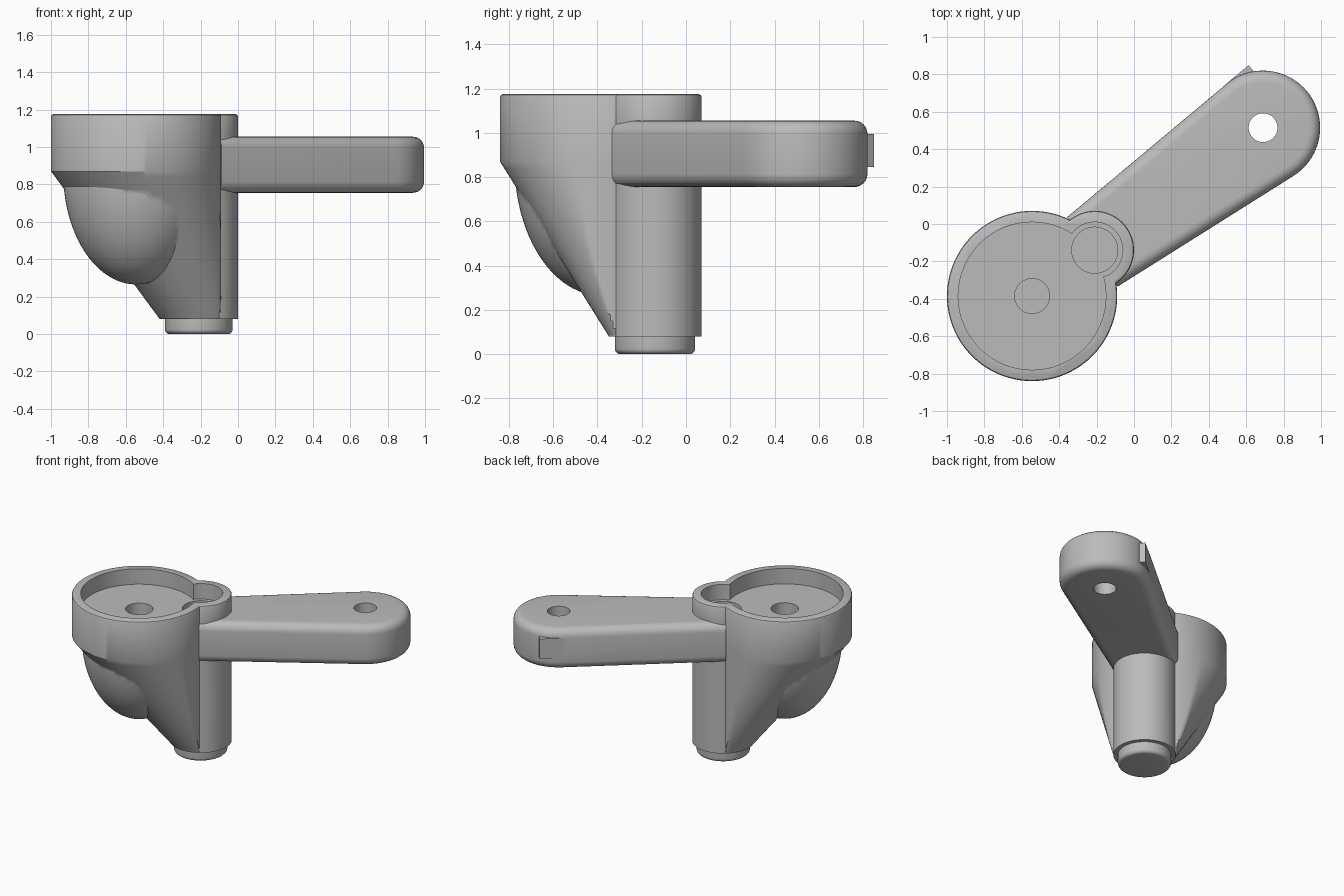
import bpy, bmesh, math
from mathutils import Vector

if "Cube" in bpy.data.objects:
    bpy.data.objects.remove(bpy.data.objects["Cube"])

BIG, SMALL, END = Vector((-0.545, -0.385)), Vector((-0.21, -0.14)), Vector((0.69, 0.515))
R_BIG, R_SMALL = 0.455, 0.21
TOP, WAIST, BASE = 1.175, 0.87, 0.08

grey = bpy.data.materials.new("plain_grey")
grey.diffuse_color = (0.5, 0.5, 0.5, 1)
grey.use_nodes = True
grey.node_tree.nodes["Principled BSDF"].inputs["Base Color"].default_value = grey.diffuse_color


def loft(name, rings):
    """Closed skin through equal-length rings, listed bottom to top."""
    bm = bmesh.new()
    vs = [[bm.verts.new(p) for p in r] for r in rings]
    n = len(vs[0])
    for a, b in zip(vs, vs[1:]):
        for i in range(n):
            j = (i + 1) % n
            bm.faces.new((a[i], a[j], b[j], b[i]))
    bm.faces.new(vs[0][::-1])
    bm.faces.new(vs[-1])
    bmesh.ops.recalc_face_normals(bm, faces=bm.faces)
    me = bpy.data.meshes.new(name)
    bm.to_mesh(me)
    bm.free()
    me.materials.append(grey)
    ob = bpy.data.objects.new(name, me)
    bpy.context.collection.objects.link(ob)
    return ob


def lathe(name, c, profile, n=96):
    return loft(name, [[(c.x + r * math.cos(2 * math.pi * i / n),
                         c.y + r * math.sin(2 * math.pi * i / n), z) for i in range(n)]
                       for r, z in profile])


def combine(target, other, op):
    m = target.modifiers.new("bool", 'BOOLEAN')
    m.operation, m.object, m.solver = op, other, 'EXACT'
    bpy.context.view_layer.objects.active = target
    bpy.ops.object.modifier_apply(modifier=m.name)
    bpy.data.objects.remove(other)


def ray(p, d, c, r):
    """Distance from p along d to circle c, r."""
    q = p - c
    b = q.dot(d)
    return -b + math.sqrt(max(0, b * b - q.dot(q) + r * r))


# cup body: big cylinder trimmed by a slanted cone running to the small post
pivot = BIG.lerp(SMALL, 0.6)


def cup_ring(z, inset=0, n=160):
    t = max(0, min(1, (WAIST - z) / (WAIST - BASE)))
    c, r = BIG.lerp(SMALL, t), R_BIG + t * (R_SMALL - 0.001 - R_BIG)
    pts = []
    for i in range(n):
        d = Vector((math.cos(2 * math.pi * i / n), math.sin(2 * math.pi * i / n)))
        p = pivot + d * min(ray(pivot, d, BIG, R_BIG - inset), ray(pivot, d, c, r - inset))
        pts.append((p.x, p.y, z))
    return pts


zs = [BASE + 0.004 + (WAIST - BASE - 0.004) * i / 24 for i in range(25)]
body = loft("holder_body", [cup_ring(z) for z in zs]
            + [cup_ring(TOP - 0.012), cup_ring(TOP - 0.004, 0.004), cup_ring(TOP, 0.012)])

# post and rounded foot
post = lathe("post", SMALL, [(R_SMALL, BASE), (R_SMALL, TOP - 0.012),
                             (R_SMALL - 0.004, TOP - 0.004), (R_SMALL - 0.012, TOP)])
foot = lathe("foot", SMALL, [(0.181 - 0.025 * (1 - math.sin(a)), 0.025 * (1 - math.cos(a)))
                             for a in [math.pi / 2 * i / 5 for i in range(6)]] + [(0.181, 0.2)])

# round bulge under the cup
bulge = lathe("bulge", BIG, [(0.39 * math.sin(a), 0.865 - 0.6 * math.cos(a))
                             for a in [math.pi / 2 * max(i, 0.1) / 24 for i in range(25)]])

# tapered arm with rounded edges
axis = (END - SMALL).normalized()
side = Vector((-axis.y, axis.x))
R0, R1 = 0.23, 0.305
phi = math.asin((R1 - R0) / (END - SMALL).length)
half = math.pi / 2 + phi


def arm_ring(z, inset):
    pts = []
    steps = [(END, R1 - inset, -half + 2 * half * i / 48) for i in range(49)]
    steps += [(SMALL, R0 - inset, half), (SMALL, R0 - inset, -half)]
    for c, r, a in steps:
        p = c + r * (axis * math.cos(a) + side * math.sin(a))
        pts.append((p.x, p.y, z))
    return pts


F = 0.06
curve = [(F * (1 - math.sin(a)), F * (1 - math.cos(a))) for a in [math.pi / 2 * i / 6 for i in range(7)]]
arm = loft("arm", [arm_ring(0.755 + h, s) for s, h in curve]
           + [arm_ring(1.055 - h, s) for s, h in curve[::-1]])

# small stop tab, flush with the arm's back edge
nrm = axis * math.cos(half) + side * math.sin(half)
along = Vector((nrm.y, -nrm.x))
corner = END + nrm * (R1 + 0.001) + along * 0.155
tab_pts = [corner, corner - along * 0.17, corner - along * 0.17 - nrm * 0.12,
           corner - along * 0.06 - nrm * 0.12, corner + along * 0.0 - nrm * 0.04]
tab = loft("stop_tab", [[(p.x, p.y, z) for p in tab_pts] for z in (0.845, 0.995)])

for part in (post, foot, bulge, arm, tab):
    combine(body, part, 'UNION')

# recesses: joined shallow pockets, two blind holes, arm through hole
for c, r, z0 in ((BIG, 0.395, 1.06), (SMALL, 0.15, 1.0601), (BIG, 0.093, 0.85),
                 (SMALL, 0.123, 0.8), (END, 0.077, 0.6)):
    combine(body, lathe("cutter", c, [(r, z0), (r, 1.4)], 64), 'DIFFERENCE')

bpy.ops.object.select_all(action='DESELECT')
body.select_set(True)
bpy.context.view_layer.objects.active = body
bpy.ops.object.shade_smooth_by_angle(angle=math.radians(30))
